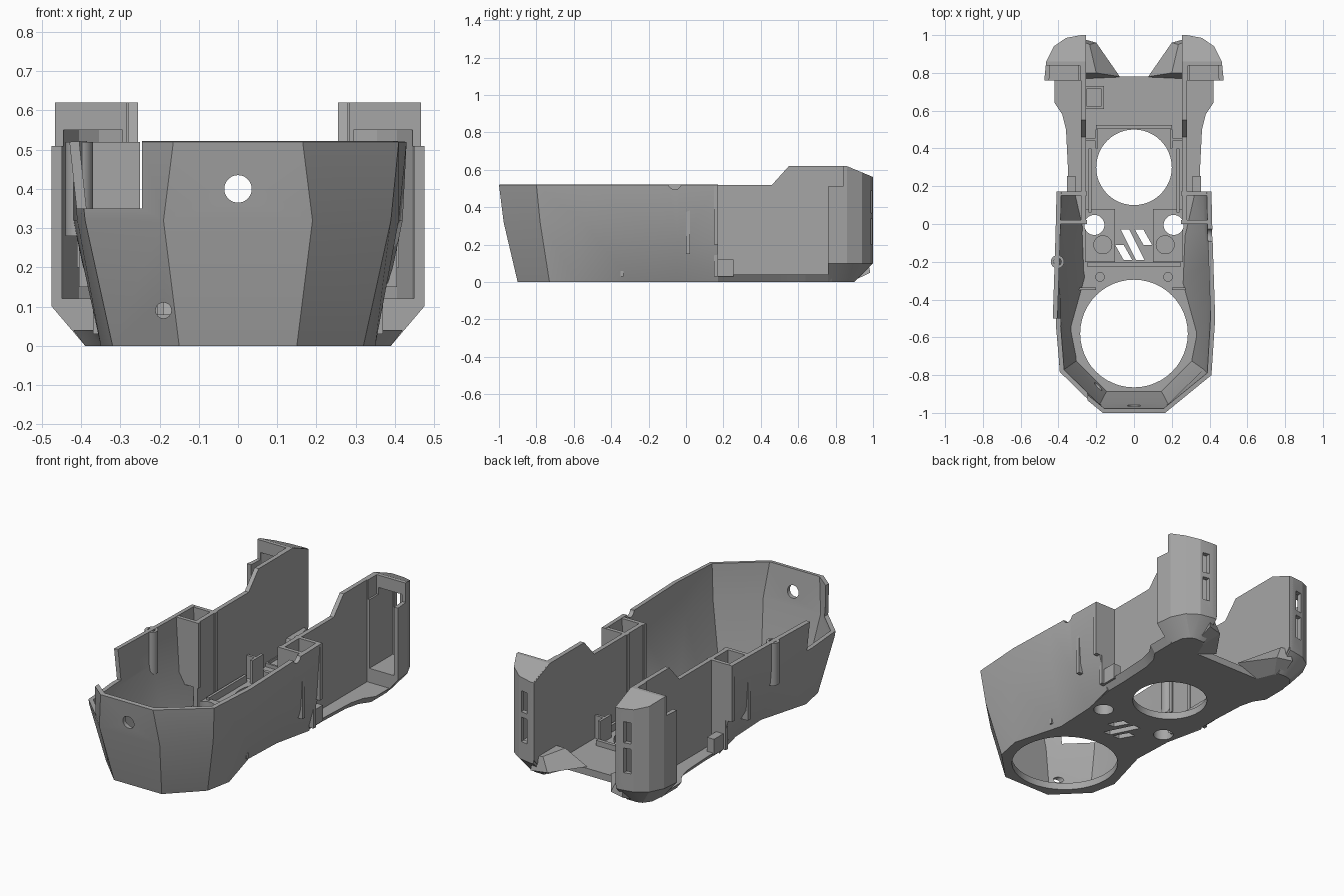
import bpy, bmesh, math
from mathutils import Matrix

old = bpy.data.objects.get("Cube")
if old:
    bpy.data.objects.remove(old)

grey = bpy.data.materials.new("plain_grey")
grey.use_nodes = True
grey.diffuse_color = (0.38, 0.38, 0.38, 1)
grey.node_tree.nodes["Principled BSDF"].inputs["Base Color"].default_value = grey.diffuse_color


def finish(name, bm, closed=True):
    if closed:
        bmesh.ops.recalc_face_normals(bm, faces=bm.faces)
    me = bpy.data.meshes.new(name)
    bm.to_mesh(me)
    bm.free()
    me.materials.append(grey)
    ob = bpy.data.objects.new(name, me)
    bpy.context.collection.objects.link(ob)
    return ob


def loft(name, rings):
    """Closed solid through rings of 3D points."""
    bm = bmesh.new()
    rows = [[bm.verts.new(p) for p in ring] for ring in rings]
    n = len(rows[0])
    for lo, hi in zip(rows, rows[1:]):
        for i in range(n):
            j = (i + 1) % n
            bm.faces.new((lo[i], lo[j], hi[j], hi[i]))
    bm.faces.new(rows[0])
    bm.faces.new(rows[-1])
    return finish(name, bm)


def upright(name, outline, z0, z1, s=1):
    return loft(name, [[(x * s, y, z) for x, y in outline] for z in (z0, z1)])


def sideways(name, outline, x0, x1, s=1):
    return loft(name, [[(x * s, y, z) for y, z in outline] for x in (x0, x1)])


def box(name, x, y, z, s=1):
    return upright(name, [(x[0], y[0]), (x[1], y[0]), (x[1], y[1]), (x[0], y[1])], z[0], z[1], s)


def rod(name, centre, r, length, axis="Z"):
    bm = bmesh.new()
    m = Matrix.Translation(centre)
    if axis != "Z":
        m = m @ Matrix.Rotation(math.pi / 2, 4, "X" if axis == "Y" else "Y")
    bmesh.ops.create_cone(bm, cap_ends=True, segments=48, radius1=r, radius2=r, depth=length, matrix=m)
    return finish(name, bm)


def apply(ob, mod):
    bpy.context.view_layer.objects.active = ob
    bpy.ops.object.modifier_apply(modifier=mod.name)


def cut(objects, *cutters):
    for c in cutters:
        for ob in objects:
            mod = ob.modifiers.new("cut", "BOOLEAN")
            mod.operation, mod.solver, mod.object = "DIFFERENCE", "EXACT", c
            apply(ob, mod)
        bpy.data.objects.remove(c)


# faceted front hull: stations from the rear round to the front, bottom / crease / rim
half = [
    [(.33, .17, 0), (.39, .17, .22), (.41, .17, .52)],
    [(.28, -.05, 0), (.395, -.04, .2), (.415, -.04, .52)],
    [(.27, -.29, 0), (.42, -.2, .32), (.42, -.2, .52)],
    [(.35, -.58, 0), (.41, -.55, .32), (.43, -.5, .52)],
    [(.32, -.73, 0), (.39, -.78, .32), (.41, -.8, .52)],
    [(.15, -.9, 0), (.19, -.975, .32), (.165, -1, .52)],
]
stations = half + [[(-x, y, z) for x, y, z in st] for st in reversed(half)]
bm = bmesh.new()
cols = [[bm.verts.new(p) for p in st] for st in stations]
for a, b in zip(cols, cols[1:]):
    for k in (0, 1):
        bm.faces.new((a[k], a[k + 1], b[k + 1], b[k]))
hull = finish("front_hull", bm, closed=False)
shell = hull.modifiers.new("shell", "SOLIDIFY")
shell.thickness, shell.offset = 0.025, -1
apply(hull, shell)

# hull openings: front hole, drain hole, corner notch, rim dip
cut([hull],
    rod("cutter", (0, -1, .4), .035, .3, "Y"),
    rod("cutter", (-.19, -.92, .09), .02, .3, "Y"),
    box("cutter", (-.6, -.245), (-1.1, -.5), (.35, .7)),
    rod("cutter", (.42, -.06, .53), .035, .2, "X"))

# floor plate with bevelled rear flange
edge = [(.15, -.9, 0), (.32, -.73, 0), (.35, -.58, 0), (.27, -.29, 0), (.28, -.05, 0),
        (.32, .17, .03), (.32, .3, .03), (.33, .5, .03), (.35, .58, .03), (.39, .64, .03), (.39, .78, .03)]
rings = []
for z, k in ((0, 0), (.04, 1)):
    right = [(x + f * k, y, z) for x, y, f in edge]
    rings.append(right + [(-x, y, z) for x, y, _ in reversed(right)])
floor = loft("floor_plate", rings)
pads = [box("raised_pad", (.1, .26), (-.2, .08), (.035, .065), s) for s in (1, -1)]


# floor openings: two large rounds, two small rounds, slanted vents
def vent(x0, y0, x1, y1):
    return upright("cutter", [(x0, y0), (x0 + .045, y0), (x1 + .045, y1), (x1, y1)], -.1, .2)


cut([floor],
    rod("cutter", (0, -.58, 0), .285, .3), rod("cutter", (0, .3, 0), .2, .3),
    vent(-.1, -.11, -.055, -.19), vent(-.07, -.03, .01, -.19), vent(.005, -.03, .05, -.11))
for s in (1, -1):
    cut([floor] + pads, rod("cutter", (.21 * s, -.005, 0), .053, .3))

# cross ribs on the floor
box("front_rib", (-.25, .25), (-.225, -.205), (.03, .08))
box("rear_rib", (-.2, .2), (.505, .525), (.03, .07))
box("hull_rib", (-.3, -.2), (-.35, -.335), (.03, .06))
box("hull_rib", (.2, .3), (-.35, -.335), (.03, .06))

# square socket on the rear floor
socket = box("socket", (-.26, -.16), (.61, .73), (.03, .06))
cut([socket], box("cutter", (-.25, -.175), (.622, .718), (.045, .1)))

# vertical rib with a hole on the right wall
rib = rod("wall_rib", (-.405, -.2, .4), .035, .24)
cut([rib], rod("cutter", (-.405, -.2, .4), .02, .5))

for s in (1, -1):
    side = "left" if s > 0 else "right"

    # long inner wall, stepping up toward the back
    sideways(side + "_long_wall",
             [(.0, .02), (.0, .52), (.46, .52), (.55, .62), (.86, .62), (1, .56), (1, .12), (.9, .01)],
             .255, .28, s)

    # compartment walls between hull and long wall
    box(side + "_compartment_rear", (.25, .41), (.15, .172), (.2, .52), s)
    upright(side + "_compartment_rear_foot", [(.25, .15), (.37, .15), (.37, .172), (.25, .172)], .03, .21, s)
    box(side + "_compartment_front", (.25, .405), (.0, .022), (.15, .52), s)
    box(side + "_compartment_step", (.31, .355), (.165, .255), (.03, .12), s)

    # rear pod: bevelled base, rounded outer corner
    base = [(.26, .76), (.39, .76), (.38, .85), (.35, .89), (.32, .9), (.28, .9), (.26, .9)]
    full = [(.26, .76), (.475, .76), (.465, .86), (.425, .94), (.36, .985), (.28, 1), (.26, 1)]
    pod = loft(side + "_rear_pod",
               [[(x * s, y, z) for x, y in ring] for ring, z in ((base, 0), (full, .1), (full, .62))])
    cut([pod],
        sideways("cutter", [(.86, .62), (1.1, .52), (1.1, .7), (.86, .7)], .2, .6, s),
        box("cutter", (.285, .6), (.7, .84), (.51, .7), s),
        upright("cutter", [(.295, .7), (.452, .7), (.445, .85), (.405, .925), (.355, .96), (.295, .97)],
                .12, .55, s),
        box("cutter", (.305, .345), (.9, 1.1), (.37, .49), s),
        box("cutter", (.305, .345), (.9, 1.1), (.2, .34), s))

    # angled foot inside the pod
    low = [(.2, .76), (.25, .88), (.3, .88), (.3, .76)]
    mid = [(.075, .78), (.2, .96), (.29, .985), (.29, .77)]
    high = [(.2, .8), (.235, .95), (.28, .97), (.28, .8)]
    loft(side + "_angled_foot",
         [[(x * s, y, z) for x, y in ring] for ring, z in ((low, 0), (mid, .05), (high, .13))])

    # clip posts and bosses
    box(side + "_clip_plate", (.19, .205), (.4, .5), (.03, .17), s)
    box(side + "_clip_arm", (.2, .26), (.44, .455), (.03, .17), s)
    box(side + "_floor_rail", (.225, .24), (.06, .4), (.03, .08), s)
    rod(side + "_pad_boss", (.165 * s, -.11, .06), .05, .03)
    rod(side + "_small_boss", (.18 * s, -.28, .045), .025, .03)

# keep hard edges, smooth the rounds
for ob in bpy.context.collection.objects:
    if ob.type == "MESH" and grey.name in ob.data.materials:
        bpy.ops.object.select_all(action="DESELECT")
        ob.select_set(True)
        bpy.context.view_layer.objects.active = ob
        bpy.ops.object.shade_smooth_by_angle(angle=math.radians(20))
